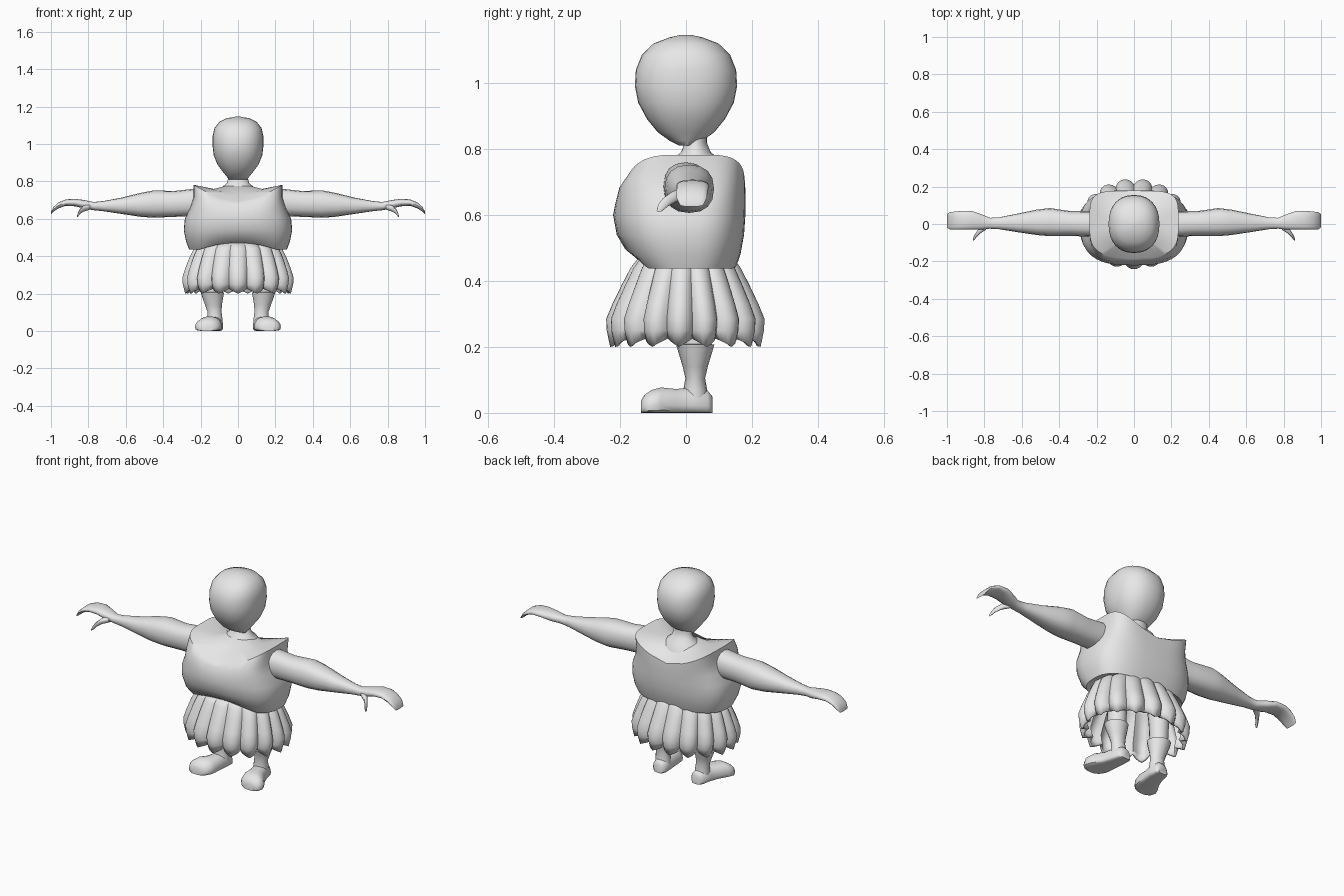
import bpy, math
from mathutils import Vector

if "Cube" in bpy.data.objects:
    bpy.data.objects.remove(bpy.data.objects["Cube"])

grey = bpy.data.materials.new("plain grey")
grey.diffuse_color = (0.8, 0.8, 0.8, 1)
grey.use_nodes = True
grey.node_tree.nodes["Principled BSDF"].inputs["Base Color"].default_value = grey.diffuse_color


def spow(v, e):
    return math.copysign(abs(v) ** e, v)


def make(name, rings, cap_start=True, cap_end=True, angle=50):
    """Skin a list of equal-length closed rings into a smooth shaded object."""
    n = len(rings[0])
    verts = [p for r in rings for p in r]
    faces = [(k * n + i, k * n + (i + 1) % n, (k + 1) * n + (i + 1) % n, (k + 1) * n + i)
             for k in range(len(rings) - 1) for i in range(n)]
    if cap_start:
        faces.append(tuple(reversed(range(n))))
    if cap_end:
        faces.append(tuple(range(len(verts) - n, len(verts))))
    me = bpy.data.meshes.new(name)
    me.from_pydata(verts, [], faces)
    me.materials.append(grey)
    ob = bpy.data.objects.new(name, me)
    bpy.context.collection.objects.link(ob)
    bpy.ops.object.select_all(action='DESELECT')
    ob.select_set(True)
    bpy.context.view_layer.objects.active = ob
    bpy.ops.object.mode_set(mode='EDIT')
    bpy.ops.mesh.select_all(action='SELECT')
    bpy.ops.mesh.normals_make_consistent(inside=False)
    bpy.ops.object.mode_set(mode='OBJECT')
    bpy.ops.object.shade_smooth_by_angle(angle=math.radians(angle))
    return ob


def ring_z(z, rx, front, back, e=1.0, cx=0, cy=0, n=32):
    """Horizontal ring with separate front and back depths."""
    pts = []
    for i in range(n):
        a = 2 * math.pi * i / n
        s = spow(math.sin(a), e)
        pts.append(Vector((cx + rx * spow(math.cos(a), e), cy + s * (back if s > 0 else front), z)))
    return pts


def ring_x(x, y, z, ry, rz, e=1.0, n=16):
    """Upright ring facing sideways."""
    return [Vector((x, y + ry * spow(math.cos(2 * math.pi * i / n), e),
                    z + rz * spow(math.sin(2 * math.pi * i / n), e))) for i in range(n)]


def mirrored(ob, name):
    """Left-hand copy of a right-hand part."""
    me = ob.data.copy()
    for v in me.vertices:
        v.co.x *= -1
    me.flip_normals()
    other = bpy.data.objects.new(name, me)
    bpy.context.collection.objects.link(other)


# Head: egg with a narrow chin
head = [(0.81, .05, .02), (0.825, .06, .05), (0.85, .08, .085), (0.89, .110, .118), (0.94, .130, .145),
        (0.99, .136, .155), (1.04, .136, .152), (1.085, .126, .134), (1.12, .098, .098), (1.138, .06, .05),
        (1.146, .015, .015)]
make("head", [ring_z(z, rx, ry, ry, 0.88) for z, rx, ry in head])

# Neck flaring into the shoulders
neck = [(0.73, .11, .09), (0.77, .085, .07), (0.79, .06, .045), (0.82, .052, .033), (0.86, .052, .033)]
make("neck", [ring_z(z, rx, ry, ry, cy=.03) for z, rx, ry in neck])

# Tunic: bulging body, saddle-shaped collar, top surface running in to the neck
body = [(0.455, .235, .115, .13, .8), (0.437, .262, .145, .15, .75), (0.48, .278, .185, .165, .72),
        (0.54, .290, .210, .176, .72), (0.60, .284, .221, .18, .7), (0.66, .256, .214, .18, .62),
        (0.715, .238, .203, .18, .5)]
rings = [ring_z(z, rx, f, b, e, n=48) for z, rx, f, b, e in body]
for r, k in ((rings[0], 1), (rings[1], 1), (rings[2], .5)):      # hem lifted at the centre front
    for p in r:
        if p.y < 0:
            p.z += 0.035 * k * max(0, 1 - (p.x / .2) ** 2)
for k, r in ((0.35, rings[5]), (0.55, rings[6])):                 # upper body follows the neckline
    for p in r:
        p.z -= 0.07 * k * max(0, 1 - (p.x / .235) ** 2)
collar = ring_z(0.782, .238, .185, .178, .42, n=48)
for p in collar:
    p.z = 0.69 + 0.092 * min(1, abs(p.x) / .236) ** 1.6
    if p.y < 0:
        p.y += 0.035 * (abs(p.x) / .238) ** 2
mid = ring_z(0.765, .13, .09, .11, .8, n=48)
for p in mid:
    p.z = 0.735 + 0.025 * (p.x / .13) ** 2
inner = ring_z(0.775, .07, .035, .075, 1, n=48)
make("tunic", rings + [collar, mid, inner], angle=40)

# Skirt: ring of plump, pointed pleats
PLEATS, STEPS = 17, 8
profile = [(0.48, .19, .135, .008), (0.44, .235, .165, .014), (0.39, .258, .190, .020), (0.33, .280, .218, .026),
           (0.285, .293, .236, .030), (0.25, .290, .234, .032), (0.225, .278, .224, .03)]
rings = []
for j, (z, rx, ry, amp) in enumerate(profile):
    r = []
    for i in range(PLEATS * STEPS):
        t = (i % STEPS) / STEPS
        bulge = abs(math.sin(math.pi * t)) ** 0.7
        a = -math.pi / 2 + 2 * math.pi * (i - STEPS / 2) / (PLEATS * STEPS)
        d = amp * (bulge - 0.8)
        point = 0.025 * (1 - abs(2 * t - 1)) if j == len(profile) - 1 else 0
        r.append(Vector(((rx + d) * math.cos(a), (ry + d) * math.sin(a), z - point)))
    rings.append(r)
skirt = make("pleated_skirt", rings, cap_start=False, cap_end=False, angle=45)
mod = skirt.modifiers.new("thickness", 'SOLIDIFY')
mod.thickness = 0.012
mod.offset = -1

# Arms: shoulder, full forearm, thin wrist, cupped mitten hand
arm = [(.18, 0, .69, .065, .068), (.25, 0, .686, .068, .073), (.34, .003, .68, .066, .069),
       (.45, .01, .679, .075, .073), (.52, .009, .675, .068, .064), (.62, .006, .67, .05, .044),
       (.72, .004, .668, .032, .027), (.77, .004, .668, .029, .022), (.82, .012, .677, .042, .023),
       (.87, .02, .687, .05, .020), (.92, .02, .687, .05, .017), (.96, .018, .672, .048, .016),
       (.985, .017, .652, .046, .013), (1.0, .017, .632, .036, .007)]
ob = make("right_arm", [ring_x(*s, e=0.85) for s in arm])
mirrored(ob, "left_arm")
thumb = [(.79, -.01, .665, .02, .016), (.825, -.035, .655, .018, .017), (.845, -.06, .64, .014, .015),
         (.854, -.074, .625, .012, .012), (.86, -.082, .614, .007, .006)]
ob = make("right_thumb", [ring_x(*s, n=10) for s in thumb])
mirrored(ob, "left_thumb")

# Legs: thigh, and boot shaft with a cuff step
thigh = [(0.19, .135, .045), (0.30, .135, .05), (0.46, .13, .06)]
ob = make("right_thigh", [ring_z(z, r, r, r, cx=cx, cy=.03, n=16) for z, cx, r in thigh])
mirrored(ob, "left_thigh")
shaft = [(0.03, .122, .042, .04), (0.07, .124, .040, .036), (0.105, .126, .038, .030), (0.14, .131, .045, .038),
         (0.18, .135, .056, .050), (0.207, .137, .062, .058), (0.209, .137, .048, .045)]
ob = make("right_boot_shaft", [ring_z(z, rx, ry, ry, cx=cx, cy=.028, n=16) for z, cx, rx, ry in shaft])
mirrored(ob, "left_boot_shaft")

# Feet: rounded, flat-soled, toes turned out
foot = [(.080, .118, .026, .05), (.066, .12, .040, .068), (.02, .125, .045, .078), (-.03, .137, .052, .073),
        (-.075, .152, .066, .078), (-.105, .161, .068, .070), (-.127, .165, .054, .054), (-.137, .167, .032, .036)]
rings = []
for y, cx, w, h in foot:
    r = []
    for i in range(18):
        a = 2 * math.pi * i / 18
        s = math.sin(a)
        z = h * (0.3 + 0.7 * s) if s > 0 else h * 0.3 * (1 - abs(s) ** 0.4)
        r.append(Vector((cx + w * spow(math.cos(a), 0.8), y, z)))
    rings.append(r)
ob = make("right_foot", rings)
mirrored(ob, "left_foot")
